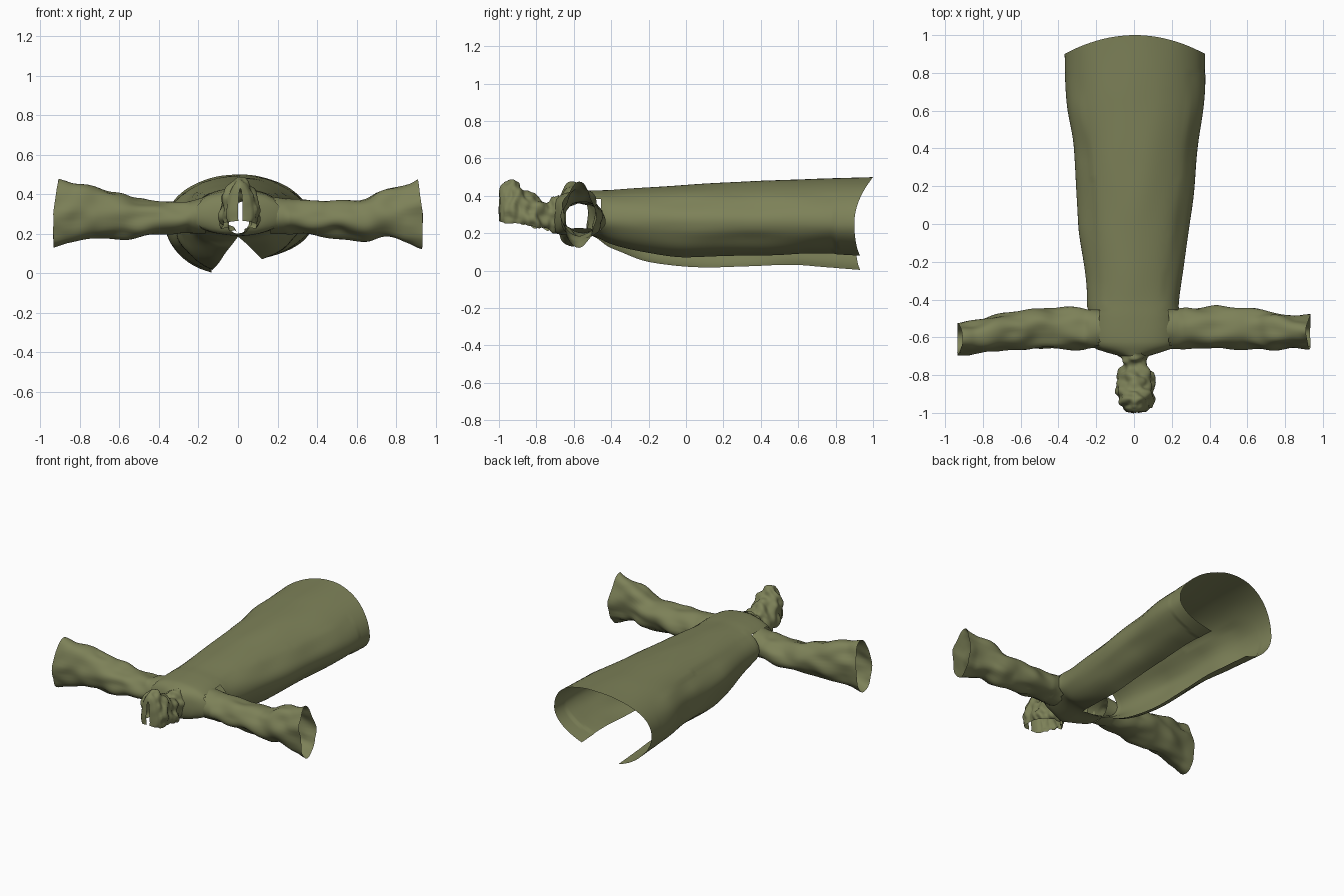
import bpy, bmesh, math
from mathutils import Vector, noise

if "Cube" in bpy.data.objects:
    bpy.data.objects.remove(bpy.data.objects["Cube"])

cloth = bpy.data.materials.new("olive cloth")
cloth.diffuse_color = (0.205, 0.22, 0.098, 1)
cloth.use_nodes = True
cloth.node_tree.nodes["Principled BSDF"].inputs["Base Color"].default_value = cloth.diffuse_color


def sample(table, t):
    """Smooth (Catmull-Rom style) interpolation of table rows keyed on column 0."""
    n = len(table)
    i = 0
    while i < n - 2 and t > table[i + 1][0]:
        i += 1
    a, b = table[i], table[i + 1]
    p, q = table[max(i - 1, 0)], table[min(i + 2, n - 1)]
    h = b[0] - a[0]
    s = (t - a[0]) / h
    out = []
    for k in range(1, len(a)):
        m0 = (b[k] - p[k]) / (b[0] - p[0]) * h
        m1 = (q[k] - a[k]) / (q[0] - a[0]) * h
        out.append((2*s**3 - 3*s*s + 1) * a[k] + (s**3 - 2*s*s + s) * m0
                   + (3*s*s - 2*s**3) * b[k] + (s**3 - s*s) * m1)
    return out


def loft(name, rings, closed, wrinkle, scale, drop=None):
    """Skin a list of rings into a thin cloth sheet, then wrinkle it."""
    bm = bmesh.new()
    rows = [[bm.verts.new(p) for p in r] for r in rings]
    for r, s in zip(rows, rows[1:]):
        m = len(r)
        for j in range(m if closed else m - 1):
            k = (j + 1) % m
            bm.faces.new((r[j], r[k], s[k], s[j]))
    bmesh.ops.remove_doubles(bm, verts=bm.verts, dist=0.0004)
    if drop:
        bad = [f for f in bm.faces if drop(f.calc_center_median())]
        bmesh.ops.delete(bm, geom=bad, context='FACES')
    bmesh.ops.recalc_face_normals(bm, faces=bm.faces)
    bm.normal_update()
    moves = [(v, v.normal * wrinkle(v.co) * noise.noise(
        Vector([c * k for c, k in zip(v.co, scale)]))) for v in bm.verts]
    for v, d in moves:
        v.co += d
    me = bpy.data.meshes.new(name)
    bm.to_mesh(me)
    bm.free()
    me.materials.append(cloth)
    for f in me.polygons:
        f.use_smooth = True
    bpy.context.collection.objects.link(bpy.data.objects.new(name, me))


def open_ring(y, row, n, hem=0.0):
    """Arch with a gap at its underside; left and right edges hang separately."""
    cx, w, top, mid, left, right, gap = row
    amax = math.pi - math.asin(min(max(gap / w, 0), 0.92))
    ring = []
    for j in range(n + 1):
        a = (2 * j / n - 1) * amax
        s, c = math.sin(a), math.cos(a)
        if c > 0:
            z = mid + (top - mid) * c
            dy = -0.10 * s * s
        else:
            edge = left if a < 0 else right
            z = mid + (mid - edge) * c / -math.cos(amax)
            dy = -0.10 + 0.05 * (1 - abs(s))
        ring.append((cx + w * s, y + dy * hem, z))
    return ring


def steps(a, b, n):
    return [a + (b - a) * i / n for i in range(n + 1)]


# Body: y, centre x, half width, top z, middle z, left edge z, right edge z, gap
body = [
    (-0.70, 0, 0.07, 0.39, 0.30, 0.20, 0.20, 0),
    (-0.66, 0, 0.20, 0.41, 0.29, 0.19, 0.19, 0),
    (-0.63, 0, 0.235, 0.42, 0.29, 0.19, 0.19, 0),
    (-0.50, 0, 0.24, 0.43, 0.29, 0.185, 0.185, 0.0),
    (-0.40, 0, 0.243, 0.432, 0.28, 0.12, 0.145, 0.05),
    (-0.20, 0, 0.268, 0.445, 0.26, 0.05, 0.09, 0.10),
    (0.0, 0, 0.29, 0.458, 0.25, 0.02, 0.065, 0.125),
    (0.4, 0.005, 0.325, 0.48, 0.25, 0.03, 0.085, 0.135),
    (0.65, 0.005, 0.36, 0.488, 0.25, 0.025, 0.09, 0.14),
    (1.0, 0.005, 0.372, 0.50, 0.25, 0.003, 0.08, 0.14),
]
loft("robe_body",
     [open_ring(y, sample(body, y), 72, max(0, (y - 0.3) / 0.7) ** 2)
      for y in steps(-0.70, 1.0, 90)],
     False, lambda p: 0.014 if -0.45 < p.y < 0.8 and p.z < 0.4 else 0.004, (7, 3, 9),
     drop=lambda p: abs(p.x) > 0.185 and -0.645 < p.y < -0.46)

# Hood: same columns, an arch open underneath and closed at the crown
hood = [
    (-1.00, 0.012, 0.012, 0.43, 0.29, 0.265, 0.265, 0.010),
    (-0.995, 0.012, 0.05, 0.45, 0.29, 0.262, 0.262, 0.042),
    (-0.96, 0.01, 0.08, 0.475, 0.29, 0.255, 0.255, 0.07),
    (-0.92, 0.01, 0.097, 0.488, 0.28, 0.25, 0.25, 0.087),
    (-0.85, 0.01, 0.102, 0.43, 0.27, 0.24, 0.24, 0.09),
    (-0.79, 0.01, 0.09, 0.395, 0.27, 0.23, 0.23, 0.075),
    (-0.74, 0.005, 0.062, 0.375, 0.28, 0.22, 0.22, 0.035),
    (-0.68, 0, 0.075, 0.40, 0.30, 0.20, 0.20, 0),
]
loft("hood", [open_ring(y, sample(hood, y), 48) for y in steps(-1.0, -0.68, 50)],
     False, lambda p: 0.028 if p.y > -0.97 else 0.006, (17, 24, 17))

# Sleeves: distance from centre, rear y, front y, bottom z, top z
left_arm = [
    (0.165, -0.455, -0.655, 0.20, 0.385), (0.30, -0.45, -0.66, 0.20, 0.36),
    (0.50, -0.45, -0.66, 0.18, 0.375), (0.62, -0.46, -0.665, 0.175, 0.415),
    (0.75, -0.485, -0.675, 0.165, 0.44), (0.85, -0.51, -0.69, 0.15, 0.45),
    (0.935, -0.525, -0.70, 0.135, 0.47),
]
right_arm = [
    (0.165, -0.455, -0.655, 0.20, 0.385), (0.30, -0.44, -0.66, 0.20, 0.37),
    (0.50, -0.44, -0.66, 0.185, 0.365), (0.65, -0.45, -0.662, 0.17, 0.385),
    (0.75, -0.465, -0.662, 0.18, 0.425), (0.85, -0.485, -0.658, 0.155, 0.44),
    (0.935, -0.49, -0.655, 0.135, 0.475),
]
for name, side, table in (("left_sleeve", -1, left_arm), ("right_sleeve", 1, right_arm)):
    rings = []
    for d in steps(0.165, 0.935, 60):
        y1, y0, z0, z1 = sample(table, d)
        slant = 0.025 * max(0, (d - 0.7) / 0.235) ** 2
        ring = []
        for j in range(40):
            a = 2 * math.pi * j / 40
            c, s = math.cos(a), math.sin(a)
            ring.append((side * (d - slant * max(s, 0)), (y0 + y1) / 2 + (y1 - y0) / 2 * c,
                         (z0 + z1) / 2 + (z1 - z0) / 2 * s))
        rings.append(ring)
    loft(name, rings, True, lambda p: 0.022 if abs(p.x) > 0.25 else 0.008, (7, 14, 14))
